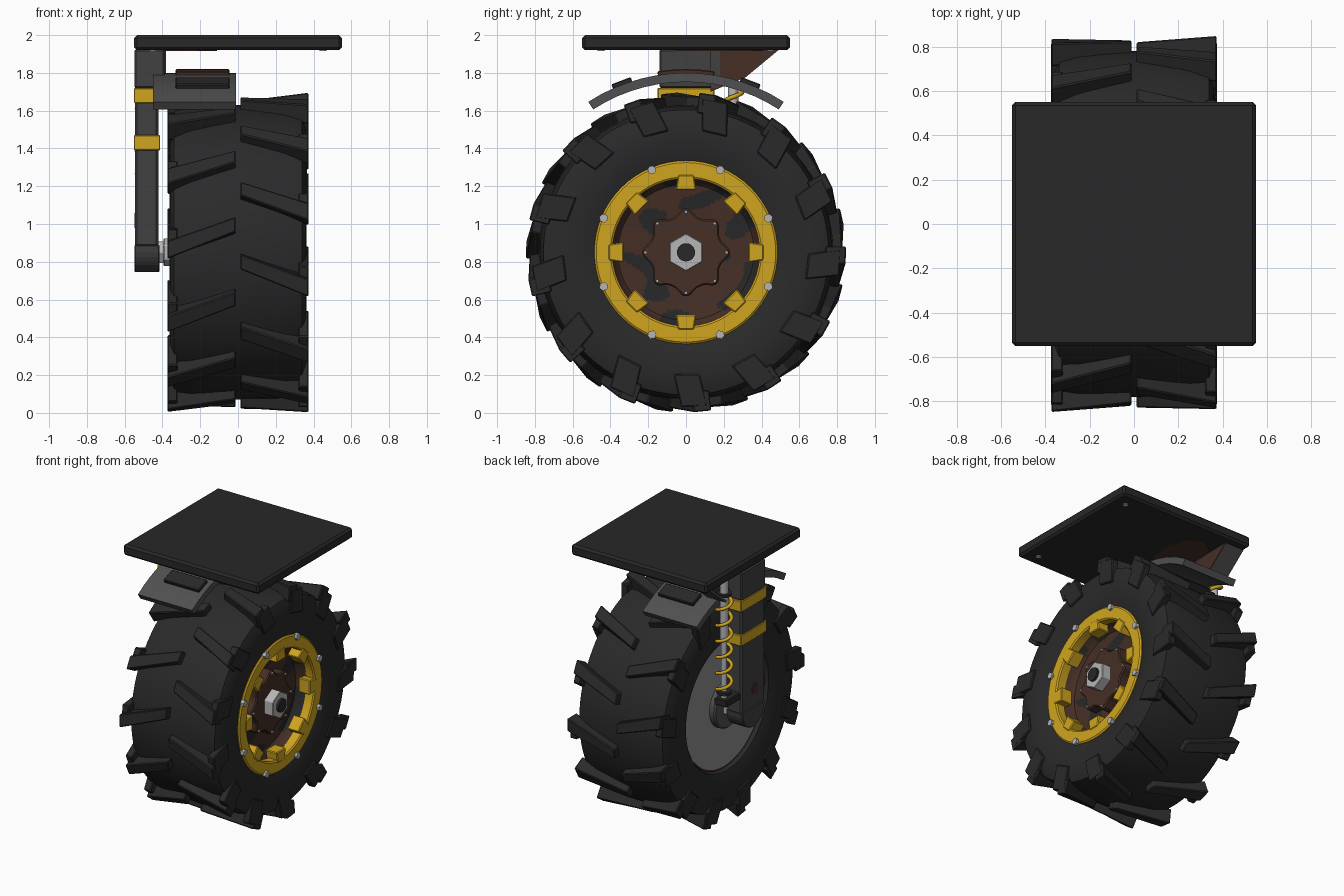
import bpy, bmesh
from math import sin, cos, pi, radians, tau, hypot
from mathutils import Matrix

if "Cube" in bpy.data.objects:
    bpy.data.objects.remove(bpy.data.objects["Cube"])

AXLE = 0.85  # height of the wheel axis


def material(name, r, g, b, rough=0.7):
    m = bpy.data.materials.new(name)
    m.use_nodes = True
    m.diffuse_color = (r, g, b, 1)
    bsdf = next(n for n in m.node_tree.nodes if n.type == "BSDF_PRINCIPLED")
    bsdf.inputs["Base Color"].default_value = (r, g, b, 1)
    bsdf.inputs["Roughness"].default_value = rough
    return m


RUBBER = material("black_rubber", 0.023, 0.023, 0.023)
BLACK = material("black_steel", 0.021, 0.021, 0.021)
DARK = material("dark_grey_paint", 0.052, 0.052, 0.053)
GREY = material("mid_grey_paint", 0.08, 0.08, 0.082)
DISC = material("disc_grey", 0.28, 0.28, 0.28)
STEEL = material("bright_steel", 0.47, 0.47, 0.47)
YELLOW = material("yellow_paint", 0.63, 0.375, 0.014)
RUST = material("brown_rust", 0.06, 0.028, 0.019)


def finish(bm, name, *mats, smooth=False, bevel=0):
    bmesh.ops.recalc_face_normals(bm, faces=bm.faces)
    mesh = bpy.data.meshes.new(name)
    bm.to_mesh(mesh)
    bm.free()
    ob = bpy.data.objects.new(name, mesh)
    bpy.context.collection.objects.link(ob)
    for m in mats:
        mesh.materials.append(m)
    if bevel:
        mod = ob.modifiers.new("Bevel", "BEVEL")
        mod.width, mod.segments = bevel, 1
    if smooth:
        bpy.ops.object.select_all(action="DESELECT")
        ob.select_set(True)
        bpy.context.view_layer.objects.active = ob
        bpy.ops.object.shade_smooth_by_angle(angle=radians(35))
    return ob


def polar(x, r, a):
    return (x, r * cos(a), AXLE + r * sin(a))


def add_prism(bm, pts, x0, x1):
    """Extrude a (y, z) outline along x."""
    a = [bm.verts.new((x0, y, z)) for y, z in pts]
    b = [bm.verts.new((x1, y, z)) for y, z in pts]
    bm.faces.new(a)
    bm.faces.new(b)
    for i in range(len(pts)):
        j = (i + 1) % len(pts)
        bm.faces.new((a[i], a[j], b[j], b[i]))


def prism(name, pts, x0, x1, mat, **kw):
    bm = bmesh.new()
    add_prism(bm, pts, x0, x1)
    return finish(bm, name, mat, **kw)


def box(name, x, y, z, mat, **kw):
    return prism(name, [(y[0], z[0]), (y[1], z[0]), (y[1], z[1]), (y[0], z[1])], *x, mat, **kw)


def ngon(r, n, start=0.0, y=0.0, z=AXLE):
    return [(y + r * cos(start + tau * i / n), z + r * sin(start + tau * i / n)) for i in range(n)]


def add_upright(bm, x, y, z0, z1, r, n=20):
    return bmesh.ops.create_cone(bm, cap_ends=True, segments=n, radius1=r, radius2=r, depth=z1 - z0,
                                 matrix=Matrix.Translation((x, y, (z0 + z1) / 2)))["verts"]


def lathe(name, profile, mats, closed=False, rule=None, n=64):
    """Turn an (x, radius) profile about the axle."""
    bm = bmesh.new()
    rings = [[bm.verts.new(polar(x, r, tau * i / n)) for i in range(n)] for x, r in profile]
    pairs = list(zip(rings, rings[1:] + rings[:1])) if closed else list(zip(rings, rings[1:]))
    for p, q in pairs:
        for i in range(n):
            j = (i + 1) % n
            f = bm.faces.new((p[i], p[j], q[j], q[i]))
            if rule:
                f.material_index = rule(f.calc_center_median())
    return finish(bm, name, *mats, smooth=True)


def add_hexahedron(bm, low, high):
    a, b = [[bm.verts.new(p) for p in quad] for quad in (low, high)]
    bm.faces.new(a)
    bm.faces.new(b)
    for i in range(4):
        j = (i + 1) % 4
        bm.faces.new((a[i], a[j], b[j], b[i]))


# Tyre carcass
half = [(0.30, 0.46), (0.335, 0.48), (0.355, 0.54), (0.363, 0.62), (0.359, 0.70), (0.338, 0.755), (0.25, 0.772)]
lathe("tyre", half + [(0, 0.78)] + [(-x, r) for x, r in reversed(half)], [RUBBER], closed=True, n=78)

# Chevron lugs with sidewall tabs, staggered by half a pitch between sides
COUNT = 13
for side, name in ((1, "left_lugs"), (-1, "right_lugs")):
    bm = bmesh.new()
    for k in range(COUNT):
        foot = -pi / 2 + tau * (k + (0 if side > 0 else 0.5)) / COUNT
        outer = foot + 0.105
        inner = outer - 0.165

        def ring(r_in, r_out, slim):
            wi, wo = 0.054 - slim, 0.062 - slim
            return [polar(side * 0.012, r_in, inner - wi), polar(side * 0.373, r_out, outer - wo),
                    polar(side * 0.373, r_out, outer + wo), polar(side * 0.012, r_in, inner + wi)]

        add_hexahedron(bm, ring(0.76, 0.74, 0), ring(0.828, 0.848, 0.006))

        def tab(x, slim):
            return [polar(side * x, 0.64 + slim, foot - 0.1), polar(side * x, 0.82, foot - 0.03),
                    polar(side * x, 0.82, foot + 0.14), polar(side * x, 0.64 + slim, foot + 0.11)]

        add_hexahedron(bm, tab(0.32, 0), tab(0.374, 0.01))
    finish(bm, name, RUBBER, bevel=0.006)


# Rusty dished wheel face with worn dark patches
def patches(c):
    y, z = c.y, c.z - AXLE
    wave = sin(13 * y + 4 * sin(11 * z)) + sin(17 * z + 3 * sin(9 * y + 1))
    return 1 if wave > 0.6 else 0


dish = [(0.31, 0.47), (0.31, 0.41), (0.27, 0.395), (0.23, 0.375)]
dish += [(0.215 - 0.001 * i, 0.36 - 0.011 * i) for i in range(16)] + [(0.2, 0.02)]
lathe("wheel_dish", dish, [RUST, BLACK], rule=patches, n=120)

# Yellow rim ring, teeth and bolts
lathe("rim_ring", [(0.30, 0.485), (0.34, 0.485), (0.348, 0.475), (0.348, 0.4), (0.34, 0.39), (0.28, 0.39)],
      [YELLOW], closed=True)
teeth, bolts, studs = bmesh.new(), bmesh.new(), bmesh.new()
for k in range(8):
    a = tau * k / 8
    outline = []
    for r, w in ((0.41, -0.042), (0.33, -0.054), (0.33, 0.054), (0.41, 0.042)):
        outline.append((r * cos(a) - w * sin(a), AXLE + r * sin(a) + w * cos(a)))
    add_prism(teeth, outline, 0.26, 0.353)
    b = a + pi / 8
    add_prism(bolts, ngon(0.024, 6, b, 0.472 * cos(b), AXLE + 0.472 * sin(b)), 0.33, 0.366)
    add_prism(studs, ngon(0.009, 6, a, 0.215 * cos(a), AXLE + 0.215 * sin(a)), 0.25, 0.285)
finish(teeth, "rim_teeth", YELLOW, bevel=0.006)
finish(bolts, "rim_bolts", STEEL)
finish(studs, "hub_studs", STEEL)

# Scalloped hub, centre nut and axle
star = []
for i in range(64):
    a = tau * i / 64
    r = 0.195 + 0.04 * abs(cos(4 * a)) ** 3
    star.append((r * cos(a), AXLE + r * sin(a)))
prism("hub_star", star, 0.18, 0.275, RUST, bevel=0.008)
prism("hub_nut", ngon(0.1, 6, pi / 2), 0.26, 0.345, STEEL, bevel=0.004)
prism("axle", ngon(0.048, 24), -0.50, 0.362, BLACK, smooth=True)


# Inner side of the wheel, rusting along the lower edge
def edge_rust(c):
    y, z = c.y, c.z - AXLE
    return 1 if hypot(y, z) > 0.445 and 0.6 * y + z + 0.1 * sin(40 * y) < 0 else 0


lathe("inner_disc", [(-0.31, 0.475), (-0.311, 0.455), (-0.311, 0.435), (-0.305, 0.2), (-0.305, 0.01)],
      [DISC, RUST], rule=edge_rust)
prism("inner_hub", ngon(0.165, 32), -0.35, -0.27, GREY, smooth=True, bevel=0.01)
prism("inner_nut", ngon(0.075, 6, pi / 2), -0.395, -0.32, STEEL, bevel=0.005)
prism("inner_washer", ngon(0.066, 6), -0.43, -0.39, STEEL, bevel=0.005)

# Support arm with rounded foot
foot = [(0.13 * cos(pi + pi * i / 16), 0.875 + 0.13 * sin(pi + pi * i / 16)) for i in range(17)]
prism("arm_foot", foot + [(0.13, 0.89), (-0.13, 0.89)], -0.549, -0.415, DARK, bevel=0.006)
box("arm", (-0.546, -0.422), (-0.135, 0.135), (0.88, 1.75), DARK, bevel=0.012)
box("arm_head", (-0.549, -0.39), (-0.14, 0.14), (1.72, 1.925), DARK, bevel=0.008)
for name, z in (("lower_band", 1.39), ("upper_band", 1.64)):
    box(name, (-0.551, -0.412), (-0.15, 0.15), (z, z + 0.08), YELLOW, bevel=0.004)
prism("rust_spot", ngon(0.04, 7, 0.3, -0.02, 1.02), -0.549, -0.543, RUST)

# Rusty gusset with sloping flange behind the arm head
prism("gusset", [(0.13, 1.925), (0.49, 1.925), (0.31, 1.775), (0.13, 1.70)], -0.41, -0.385, RUST)
prism("gusset_flange", [(0.495, 1.925), (0.47, 1.925), (0.30, 1.785), (0.31, 1.772)], -0.54, -0.388, GREY)
box("gusset_post", (-0.445, -0.38), (0.13, 0.18), (1.72, 1.925), DARK)

# Damper with coil spring
SX, SY = -0.485, 0.25
for name, r, z0, z1, mat in (("damper_rod", 0.02, 1.03, 1.6, STEEL), ("damper_body", 0.028, 1.45, 1.925, STEEL),
                             ("spring_seat", 0.05, 1.07, 1.09, BLACK), ("spring_cap", 0.05, 1.79, 1.81, BLACK)):
    bm = bmesh.new()
    add_upright(bm, SX, SY, z0, z1, r)
    finish(bm, name, mat, smooth=True)
box("damper_mount", (SX - 0.05, SX + 0.05), (0.12, SY + 0.045), (0.99, 1.04), BLACK, bevel=0.006)

curve = bpy.data.curves.new("coil_spring", "CURVE")
curve.dimensions = "3D"
curve.bevel_depth, curve.bevel_resolution = 0.012, 2
spline = curve.splines.new("POLY")
TURNS, STEPS = 6, 20
spline.points.add(TURNS * STEPS)
for i, p in enumerate(spline.points):
    a = tau * i / STEPS
    p.co = (SX + 0.05 * cos(a), SY + 0.05 * sin(a), 1.09 + 0.7 * i / (TURNS * STEPS), 1)
curve.materials.append(YELLOW)
bpy.context.collection.objects.link(bpy.data.objects.new("coil_spring", curve))


# Arched fender concentric with the wheel, and the pads on it
def arc(r0, r1, a0, a1, n):
    angles = [radians(a0 + (a1 - a0) * i / n) for i in range(n + 1)]
    path = [(r1 * sin(a), AXLE + r1 * cos(a)) for a in angles]
    return path + [(r0 * sin(a), AXLE + r0 * cos(a)) for a in reversed(angles)]


prism("fender", arc(0.902, 0.95, -33, 33, 14), -0.45, -0.01, GREY, smooth=True)
prism("front_pad", arc(0.94, 0.973, -24, -17.5, 1), -0.33, -0.045, BLACK, bevel=0.005)
prism("back_pad", arc(0.94, 0.973, 17.5, 24, 1), -0.33, -0.045, BLACK, bevel=0.005)
prism("top_pad", arc(0.94, 0.97, -9, 9, 4), -0.33, -0.045, RUST, bevel=0.005)

# Mounting plate, its corner bolts and the rust stain underneath
box("mounting_plate", (-0.55, 0.55), (-0.55, 0.55), (1.92, 2.0), BLACK, bevel=0.015)
bm = bmesh.new()
for x in (-0.45, 0.45):
    for y in (-0.45, 0.45):
        add_upright(bm, x, y, 1.916, 1.93, 0.018, 12)
finish(bm, "plate_bolts", STEEL)
bm = bmesh.new()
for v in add_upright(bm, 0, 0, 1.916, 1.923, 1, 9):
    v.co.x, v.co.y = -0.26 + 0.15 * v.co.x, 0.17 + 0.24 * v.co.y
finish(bm, "plate_rust_stain", RUST)
